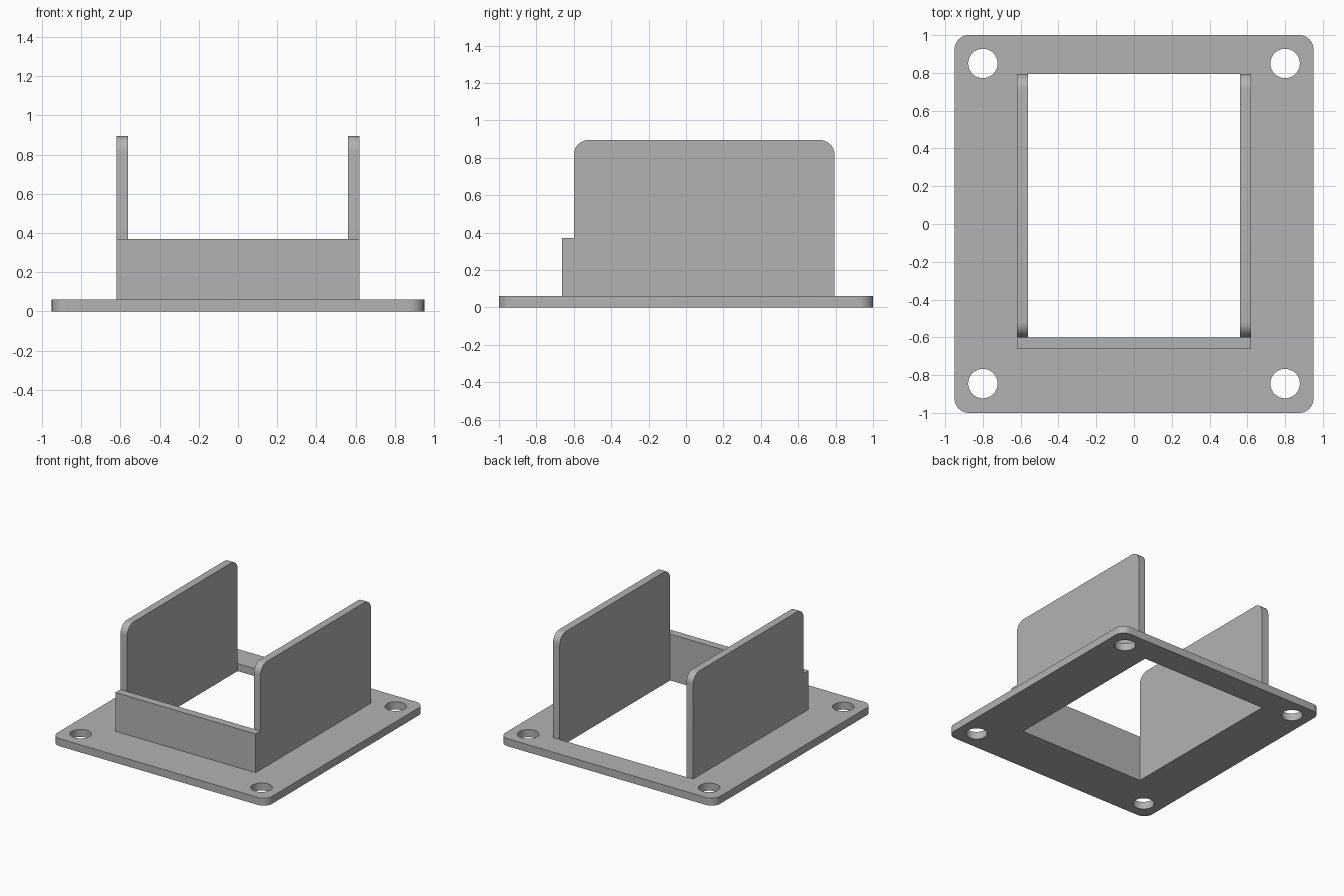
import bpy
from math import pi, cos, sin, radians
from mathutils import Matrix

cube = bpy.data.objects.get("Cube")
if cube:
    bpy.data.objects.remove(cube, do_unlink=True)

grey = bpy.data.materials.new("plain grey")
grey.use_nodes = True
colour = (0.45, 0.45, 0.45, 1)
grey.diffuse_color = colour
grey.node_tree.nodes["Principled BSDF"].inputs["Base Color"].default_value = colour

PLATE_TOP = 0.06
WALL_TOP = 0.895
INNER, OUTER = 0.56, 0.62
FRONT, BACK = -0.6, 0.795


def arc(cx, cy, r, start, sweep, steps):
    return [(cx + r * cos(start + sweep * i / steps),
             cy + r * sin(start + sweep * i / steps)) for i in range(steps + 1)]


def rectangle(x0, y0, x1, y1, radii=(0, 0, 0, 0)):
    """Outline with corner radii, anticlockwise from the upper right."""
    points = []
    corners = [(x1, y1, -1, -1), (x0, y1, 1, -1), (x0, y0, 1, 1), (x1, y0, -1, 1)]
    for i, ((x, y, sx, sy), r) in enumerate(zip(corners, radii)):
        if r:
            points += arc(x + sx * r, y + sy * r, r, i * pi / 2, pi / 2, 10)
        else:
            points.append((x, y))
    return points


def extrude_outlines(name, outlines, depth, matrix):
    """Fill an outline, leaving inner outlines open, and extrude it."""
    curve = bpy.data.curves.new(name, "CURVE")
    curve.dimensions = "2D"
    curve.fill_mode = "BOTH"
    curve.extrude = depth / 2
    for outline in outlines:
        spline = curve.splines.new("POLY")
        spline.points.add(len(outline) - 1)
        for point, (x, y) in zip(spline.points, outline):
            point.co = (x, y, 0, 1)
        spline.use_cyclic_u = True
    obj = bpy.data.objects.new(name, curve)
    bpy.context.collection.objects.link(obj)
    bpy.ops.object.select_all(action="DESELECT")
    obj.select_set(True)
    bpy.context.view_layer.objects.active = obj
    bpy.ops.object.convert(target="MESH")
    obj = bpy.context.object
    obj.name = name
    # Weld caps to sides and make the normals face outward
    bpy.ops.object.mode_set(mode="EDIT")
    bpy.ops.mesh.select_all(action="SELECT")
    bpy.ops.mesh.remove_doubles(threshold=0.0001)
    bpy.ops.mesh.normals_make_consistent(inside=False)
    bpy.ops.object.mode_set(mode="OBJECT")
    obj.data.transform(matrix)
    obj.data.materials.clear()
    obj.data.materials.append(grey)
    bpy.ops.object.shade_smooth_by_angle(angle=radians(30))
    return obj


# Base plate with rounded corners, a window and four screw holes
outlines = [rectangle(-0.95, -1, 0.95, 1, (0.075,) * 4),
            rectangle(-INNER, FRONT, INNER, BACK)]
for x in (-0.8, 0.8):
    for y in (-0.845, 0.85):
        outlines.append(arc(x, y, 0.078, 0, 2 * pi, 40)[:-1])
extrude_outlines("base_plate", outlines, PLATE_TOP,
                 Matrix.Translation((0, 0, PLATE_TOP / 2)))

# Tall side walls, rounded at the top; profile (y, z) extruded along x
stand = Matrix(((0, 0, 1, 0), (1, 0, 0, 0), (0, 1, 0, 0), (0, 0, 0, 1)))
profile = rectangle(FRONT, PLATE_TOP, BACK, WALL_TOP, (0.08, 0.08, 0, 0))
for name, side in (("left_wall", 1), ("right_wall", -1)):
    place = Matrix.Translation((side * (INNER + OUTER) / 2, 0, 0))
    extrude_outlines(name, [profile], OUTER - INNER, place @ stand)

# Low front wall across both side walls
extrude_outlines("front_wall", [rectangle(-OUTER, -0.663, OUTER, FRONT)],
                 0.37 - PLATE_TOP,
                 Matrix.Translation((0, 0, (0.37 + PLATE_TOP) / 2)))
